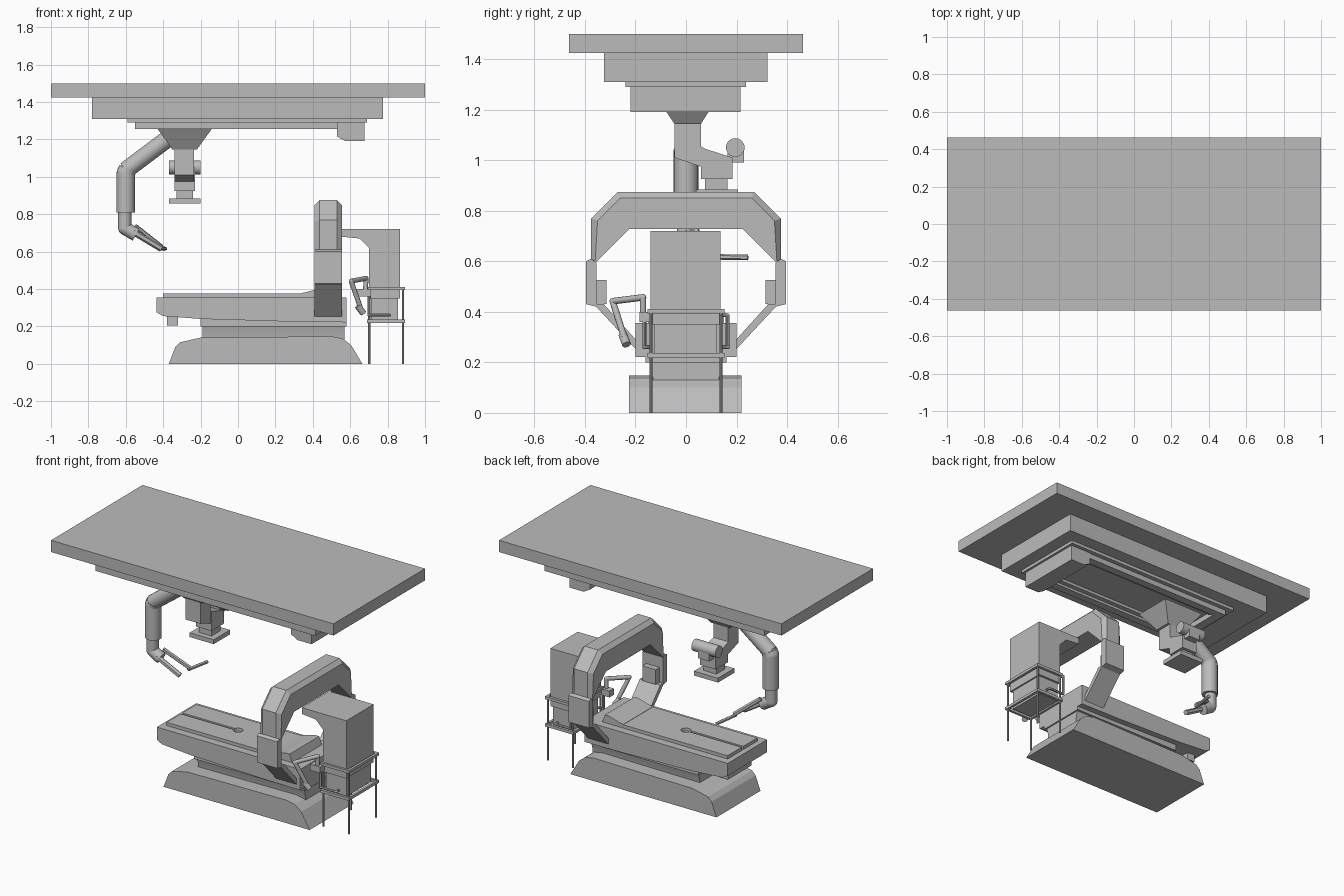
import bpy, bmesh, math
from mathutils import Vector

cube = bpy.data.objects.get("Cube")
if cube:
    bpy.data.objects.remove(cube, do_unlink=True)

grey = bpy.data.materials.new("plain_grey")
grey.use_nodes = True
grey.diffuse_color = (0.5, 0.5, 0.5, 1)
grey.node_tree.nodes["Principled BSDF"].inputs["Base Color"].default_value = (0.5, 0.5, 0.5, 1)


def finish(name, bm, smooth=False):
    bmesh.ops.recalc_face_normals(bm, faces=bm.faces[:])
    mesh = bpy.data.meshes.new(name)
    bm.to_mesh(mesh)
    bm.free()
    mesh.materials.append(grey)
    obj = bpy.data.objects.new(name, mesh)
    bpy.context.collection.objects.link(obj)
    if smooth:
        bpy.ops.object.select_all(action='DESELECT')
        obj.select_set(True)
        bpy.context.view_layer.objects.active = obj
        bpy.ops.object.shade_smooth_by_angle(angle=math.radians(40))
    return obj


def prism(name, pts, axis, a, b, bevel_rule=None, bevel=0.025, smooth=False):
    """Extrude a 2D outline along an axis from a to b."""
    place = {'x': lambda u, v, w: (w, u, v),
             'y': lambda u, v, w: (u, w, v),
             'z': lambda u, v, w: (u, v, w)}[axis]
    bm = bmesh.new()
    rings = [[bm.verts.new(place(u, v, w)) for u, v in pts] for w in (a, b)]
    for ring in rings:
        bm.faces.new(ring)
    for i in range(len(pts)):
        j = (i + 1) % len(pts)
        bm.faces.new((rings[0][i], rings[0][j], rings[1][j], rings[1][i]))
    if bevel_rule:
        ends = [e for e in bm.edges if all(bevel_rule(v.co) for v in e.verts)
                and abs(e.verts[0].co.x - e.verts[1].co.x) < 0.001]
        bmesh.ops.bevel(bm, geom=ends, offset=bevel, segments=1, affect='EDGES')
    return finish(name, bm, smooth)


def box(name, x0, x1, y0, y1, z0, z1):
    return prism(name, [(x0, y0), (x1, y0), (x1, y1), (x0, y1)], 'z', z0, z1)


def frustum(name, low, high, z0, z1):
    """Join two rectangles given as (x0, x1, y0, y1)."""
    bm = bmesh.new()
    rings = [[bm.verts.new((r[i], r[j], z)) for i, j in ((0, 2), (1, 2), (1, 3), (0, 3))]
             for r, z in ((low, z0), (high, z1))]
    for ring in rings:
        bm.faces.new(ring)
    for i in range(4):
        j = (i + 1) % 4
        bm.faces.new((rings[0][i], rings[0][j], rings[1][j], rings[1][i]))
    return finish(name, bm)


def tube(name, path, r, sides=20, ball=False):
    """Cylinders along a path, with round joints if wanted."""
    bm = bmesh.new()
    for a, b in zip(path, path[1:]):
        a, b = Vector(a), Vector(b)
        m = (b - a).to_track_quat('Z', 'Y').to_matrix().to_4x4()
        m.translation = (a + b) / 2
        bmesh.ops.create_cone(bm, cap_ends=True, segments=sides, radius1=r, radius2=r,
                              depth=(b - a).length, matrix=m)
    if ball:
        for p in path[1:-1]:
            g = bmesh.ops.create_uvsphere(bm, u_segments=sides, v_segments=10, radius=r)
            bmesh.ops.translate(bm, verts=g["verts"], vec=p)
    return finish(name, bm, sides > 6)


# Ceiling mount and rail tray
box("ceiling_slab", -1, 1, -0.463, 0.463, 1.425, 1.5)
box("ceiling_step", -0.78, 0.775, -0.325, 0.322, 1.31, 1.425)
box("rail_plate", -0.59, 0.69, -0.24, 0.238, 1.29, 1.31)
for side, s in (("front", -1), ("back", 1)):
    ys = sorted((s * 0.16, s * 0.21))
    box(side + "_rail", -0.55, 0.54, *ys, 1.256, 1.295)
    ys = sorted((s * 0.13, s * 0.16))
    box(side + "_rail_lip", -0.5, 0.54, *ys, 1.272, 1.295)
box("rail_end", -0.55, -0.49, -0.16, 0.16, 1.256, 1.295)
prism("rail_end_box", [(0.53, 1.295), (0.675, 1.295), (0.675, 1.19), (0.575, 1.19), (0.53, 1.215)],
      'y', -0.22, 0.215)

# Ceiling funnel and column
frustum("mount_funnel", (-0.35, -0.22, -0.047, 0.06), (-0.43, -0.14, -0.12, 0.13), 1.145, 1.256)
prism("mount_column", [(-0.045, 1.15), (0.06, 1.15), (0.06, 1.055), (0.1, 1.03), (0.1, 0.96),
                       (-0.045, 1.01)], 'x', -0.34, -0.235)

# Camera head beside the column
prism("camera_body", [(0.06, 1.05), (0.185, 1.01), (0.185, 0.925), (0.06, 0.925)], 'x', -0.34, -0.23)
box("camera_neck", -0.33, -0.24, 0.075, 0.165, 0.88, 0.93)
box("camera_plate", -0.37, -0.2, 0.04, 0.205, 0.857, 0.885)
box("camera_bracket", -0.325, -0.245, 0.165, 0.23, 0.99, 1.05)
tube("camera_bar", [(-0.37, 0.195, 1.05), (-0.2, 0.195, 1.05)], 0.037)

# Hanging arm and gripper
tube("upper_arm", [(-0.38, 0, 1.2), (-0.6, 0, 1.035)], 0.046, ball=True)
tube("arm_sleeve", [(-0.59, 0, 1.04), (-0.6, 0, 1.02), (-0.6, 0, 0.81)], 0.049, ball=True)
tube("forearm", [(-0.605, 0, 0.82), (-0.605, 0, 0.725), (-0.545, 0, 0.69)], 0.036, ball=True)
tube("front_finger", [(-0.56, -0.02, 0.705), (-0.41, 0, 0.615)], 0.017, 6)
tube("back_finger", [(-0.55, 0.03, 0.735), (-0.41, 0.1, 0.625)], 0.014, 6)
tube("finger_hook", [(-0.415, 0.09, 0.618), (-0.39, 0.245, 0.615)], 0.011, 6)

# Table base and pedestal
prism("table_base", [(-0.37, 0), (-0.335, 0.09), (-0.31, 0.115), (-0.2, 0.14), (0.5, 0.147),
                     (0.56, 0.135), (0.605, 0.1), (0.665, 0)], 'y', -0.225, 0.22)
waist = [(0.13, 0.13), (0.135, 0.17), (0.145, 0.2), (0.155, 0.24)]
prism("pedestal", [(-y, z) for y, z in waist] + [(y, z) for y, z in reversed(waist)],
      'x', -0.19, 0.57, smooth=True)
box("pedestal_collar", -0.2, 0.58, -0.16, 0.16, 0.2, 0.24)

# Table top
prism("table_body", [(-0.435, 0.355), (0.58, 0.355), (0.58, 0.222), (0.3, 0.225), (-0.2, 0.24),
                     (-0.4, 0.255), (-0.435, 0.275)], 'y', -0.2, 0.2)
box("foot_block", -0.38, -0.322, -0.12, 0.12, 0.205, 0.26)
hole = [(0.03 * math.cos(t), 0.03 * math.sin(t))
        for t in (math.radians(165 - 30 * i) for i in range(12))]
prism("cushion", [(-0.4, -0.15), (0.35, -0.15), (0.35, 0.15), (-0.4, 0.15), (-0.4, 0.008)]
      + hole + [(-0.4, -0.008)], 'z', 0.35, 0.376)
prism("head_ramp", [(0.34, 0.35), (0.34, 0.378), (0.38, 0.387), (0.44, 0.405), (0.47, 0.405),
                    (0.49, 0.35)], 'y', -0.15, 0.15)

# Scanner arch
outer = [(0.375, 0.6), (0.375, 0.77), (0.27, 0.875)]
inner = [(0.225, 0.727), (0.36, 0.592)]
half = [inner[1]] + outer
prism("scanner_arch", half + [(-y, z) for y, z in reversed(half)] + [(-inner[0][0], inner[0][1]), inner[0]],
      'x', 0.41, 0.555, lambda c: abs(c.y) + c.z > 0.96)
for side, s in (("front", -1), ("back", 1)):
    def flip(pts):
        return [(s * y, z) for y, z in pts]
    prism(side + "_arch_pod", flip([(0.355, 0.595), (0.375, 0.61), (0.395, 0.6), (0.395, 0.43),
                                    (0.355, 0.42)]), 'x', 0.41, 0.555)
    prism(side + "_arch_blade", flip([(0.325, 0.43), (0.365, 0.43), (0.2, 0.253), (0.185, 0.275)]),
          'x', 0.41, 0.555)
    prism(side + "_detector", flip([(0.315, 0.43), (0.315, 0.525), (0.36, 0.525), (0.36, 0.43)]),
          'x', 0.435, 0.53)

# Tower
prism("tower", [(0.55, 0.72), (0.865, 0.72), (0.865, 0.35), (0.7, 0.35), (0.7, 0.62),
                (0.65, 0.67), (0.55, 0.68)], 'y', -0.14, 0.136)
box("tower_cabinet", 0.71, 0.855, -0.125, 0.122, 0.225, 0.36)

# Frame around the tower
for level, z in (("upper", 0.403), ("lower", 0.228)):
    for side, y in (("front", -0.145), ("back", 0.145)):
        box(f"{level}_{side}_rail", 0.69, 0.892, y - 0.008, y + 0.008, z - 0.009, z + 0.009)
    for side, x in (("inner", 0.698), ("outer", 0.884)):
        box(f"{level}_{side}_rail", x - 0.008, x + 0.008, -0.145, 0.145, z - 0.009, z + 0.009)
for x in (0.702, 0.882):
    for y in (-0.138, 0.138):
        tube("frame_leg", [(x, y, 0), (x, y, 0.405)], 0.006, 8)
for s in (-1, 1):
    y = s * 0.165
    tube("side_handle", [(0.7, s * 0.14, 0.39), (0.7, y, 0.385), (0.7, y, 0.26),
                         (0.81, y, 0.26), (0.81, s * 0.14, 0.26)], 0.008, 8, ball=True)

# Small jointed arm on the tower frame
box("jointed_arm_mount", 0.64, 0.71, -0.185, -0.14, 0.36, 0.4)
tube("jointed_arm", [(0.68, -0.17, 0.37), (0.685, -0.17, 0.457), (0.605, -0.29, 0.442),
                     (0.655, -0.245, 0.3)], 0.013, 10, ball=True)
tube("jointed_arm_tip", [(0.64, -0.25, 0.31), (0.67, -0.235, 0.27)], 0.018, 10)
